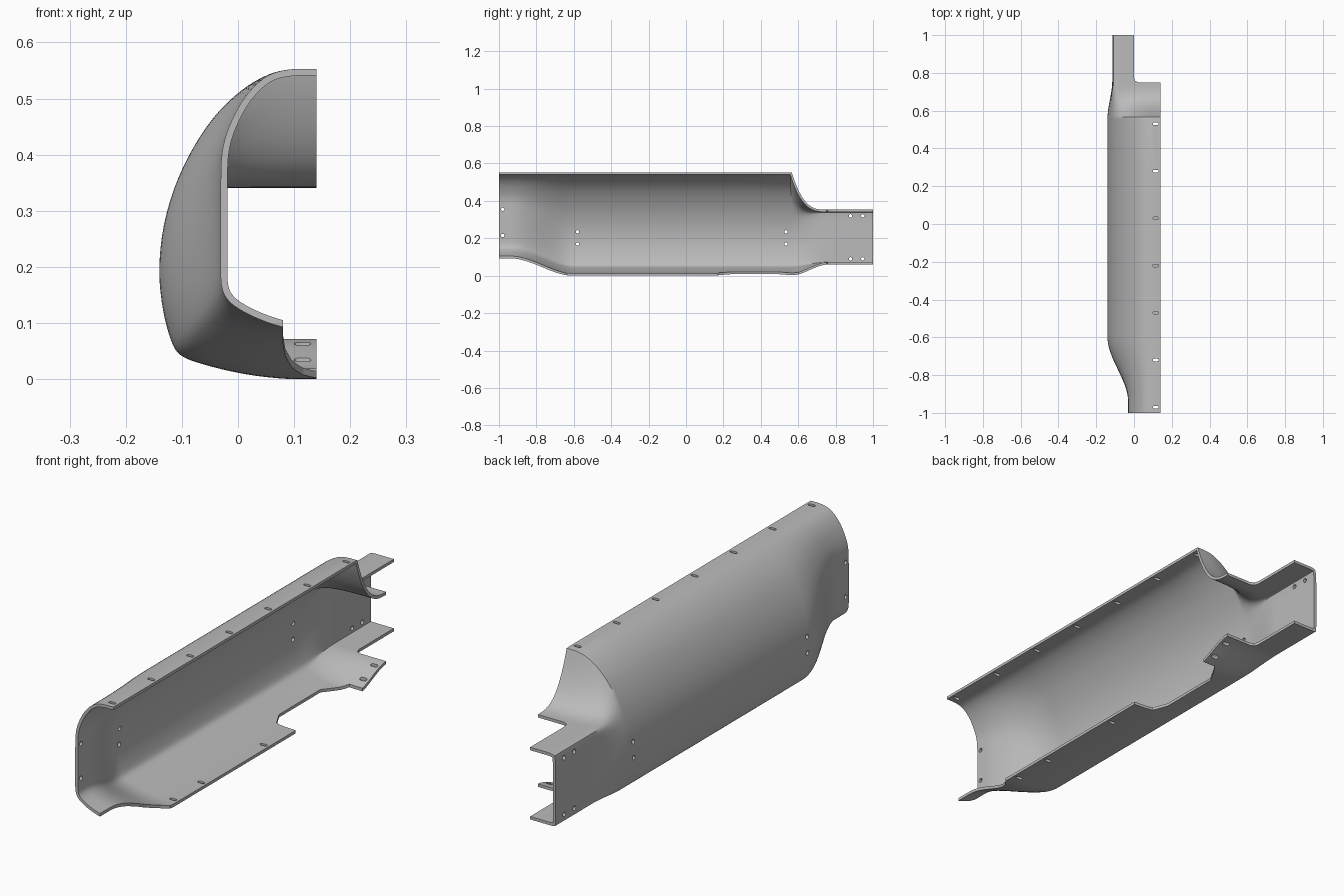
import bpy, bmesh, math

if "Cube" in bpy.data.objects:
    bpy.data.objects.remove(bpy.data.objects["Cube"])

THICK = 0.012

# Outer cross-sections (x, z), from the top lip round the side to the bottom lip
FRONT = [(.14, .553), (.09, .553), (.05, .542), (.012, .505), (-.015, .455),
         (-.029, .41), (-.031, .36), (-.031, .28), (-.031, .21), (-.031, .17),
         (-.024, .147), (-.005, .128), (.035, .107), (.08, .092), (.14, .08)]
MIDDLE = [(.14, .553), (.09, .553), (.05, .543), (0, .512), (-.053, .458),
          (-.103, .372), (-.132, .285), (-.142, .2), (-.136, .13), (-.121, .07),
          (-.107, .044), (-.08, .031), (0, .01), (.08, 0), (.14, 0)]
BACK = [(.14, .353), (.09, .353), (.05, .353), (0, .353), (-.05, .353),
        (-.1, .353), (-.115, .342), (-.115, .2), (-.115, .13), (-.115, .075),
        (-.114, .062), (-.1, .06), (0, .06), (.08, .06), (.14, .06)]


def ramp(y, a, b):
    return min(1, max(0, (y - a) / (b - a)))


def smooth(u):
    return u * u * (3 - 2 * u)


def mix(p, q, t):
    return tuple(a + (b - a) * t for a, b in zip(p, q))


def round_corners(pts):
    out = [pts[0]]
    for p, q in zip(pts, pts[1:]):
        out += [mix(p, q, .25), mix(p, q, .75)]
    return out + [pts[-1]]


def section(y):
    front = smooth(ramp(y, -.6, -.94))
    side = smooth(ramp(y, .56, .76))
    top = 1 - (1 - ramp(y, .565, .75)) ** 3
    pts = []
    for j, (f, m, b) in enumerate(zip(FRONT, MIDDLE, BACK)):
        w = min(1, max(0, (7 - j) / 2))
        pts.append(mix(mix(m, f, front), b, side + (top - side) * w))
    return round_corners(round_corners(pts))


def make_object(name, bm):
    mesh = bpy.data.meshes.new(name)
    bm.to_mesh(mesh)
    bm.free()
    obj = bpy.data.objects.new(name, mesh)
    bpy.context.collection.objects.link(obj)
    return obj


# Lofted guard skin
stations = [-1] + [-.95 + .018 * i for i in range(21)] + [-.3, 0, .3]
stations += [.555 + .0105 * i for i in range(21)] + [.88, 1]
bm = bmesh.new()
rows = [[bm.verts.new((x, y, z)) for x, z in section(y)] for y in stations]
for r, s in zip(rows, rows[1:]):
    for j in range(len(r) - 1):
        bm.faces.new((r[j], s[j], s[j + 1], r[j + 1]))
guard = make_object("curved_guard_shell", bm)
solid = guard.modifiers.new("thickness", "SOLIDIFY")
solid.thickness = THICK
solid.offset = -1

# Cutter holding the lip outlines and all the holes
cut = bmesh.new()


def prism(points, axis, lo, hi):
    """Extrude a 2D outline along z (points are x, y) or x (points are y, z)."""
    def place(p, h):
        return (p[0], p[1], h) if axis == "z" else (h, p[0], p[1])
    a = [cut.verts.new(place(p, lo)) for p in points]
    b = [cut.verts.new(place(p, hi)) for p in points]
    cut.faces.new(a[::-1])
    cut.faces.new(b)
    n = len(a)
    for i in range(n):
        k = (i + 1) % n
        cut.faces.new((a[i], a[k], b[k], b[i]))


def slot(u, v, r, half, axis, lo, hi):
    pts = []
    for i in range(16):
        a = 2 * math.pi * (i + .5) / 16
        pts.append((u + r * math.cos(a) + math.copysign(half, math.cos(a)),
                    v + r * math.sin(a)))
    prism(pts, axis, lo, hi)


# Bottom lip: front scoop and side recess
prism([(.08, -1.1), (.2, -1.1), (.2, -.6), (.14, -.635), (.115, -.665),
       (.095, -.71), (.084, -.76), (.08, -.82)], "z", -.1, .2)
prism([(.2, .17), (.2, .6), (.08, .6), (.02, .5), (.02, .235), (.05, .175),
       (.14, .17)], "z", -.1, .2)
# Narrow rear flanges
prism([(.2, .75), (.2, 1.1), (0, 1.1), (0, .775), (.007, .757), (.025, .75)],
      "z", -.1, .7)
# Slots in the top lip, bottom lip and rear tab
for i in range(7):
    slot(.115, -.97 + .25 * i, .007, .008, "z", .5, .6)
for y in (-.58, -.4, 0, .64, .71):
    slot(.115, y, .007, .008, "z", -.05, .12)
# Round holes through the side wall
for ys, zs in (((-.98,), (.215, .355)), ((-.58, .535), (.17, .235)),
               ((.88, .945), (.09, .32))):
    for y in ys:
        for z in zs:
            slot(y, z, .009, 0, "x", -.25, .03)
bmesh.ops.recalc_face_normals(cut, faces=cut.faces)
cutter = make_object("cutter", cut)
cutter.hide_render = True

trim = guard.modifiers.new("trim", "BOOLEAN")
trim.operation = "DIFFERENCE"
trim.solver = "EXACT"
trim.object = cutter

# Bake the modifiers and drop the cutter
bpy.context.view_layer.objects.active = guard
guard.select_set(True)
for name in ("thickness", "trim"):
    bpy.ops.object.modifier_apply(modifier=name)
bpy.data.objects.remove(cutter)

# Plain grey finish
grey = bpy.data.materials.new("light_grey")
grey.use_nodes = True
colour = (.5, .5, .5, 1)
grey.diffuse_color = colour
grey.node_tree.nodes["Principled BSDF"].inputs["Base Color"].default_value = colour
guard.data.materials.clear()
guard.data.materials.append(grey)
bpy.ops.object.shade_smooth_by_angle(angle=math.radians(35))
